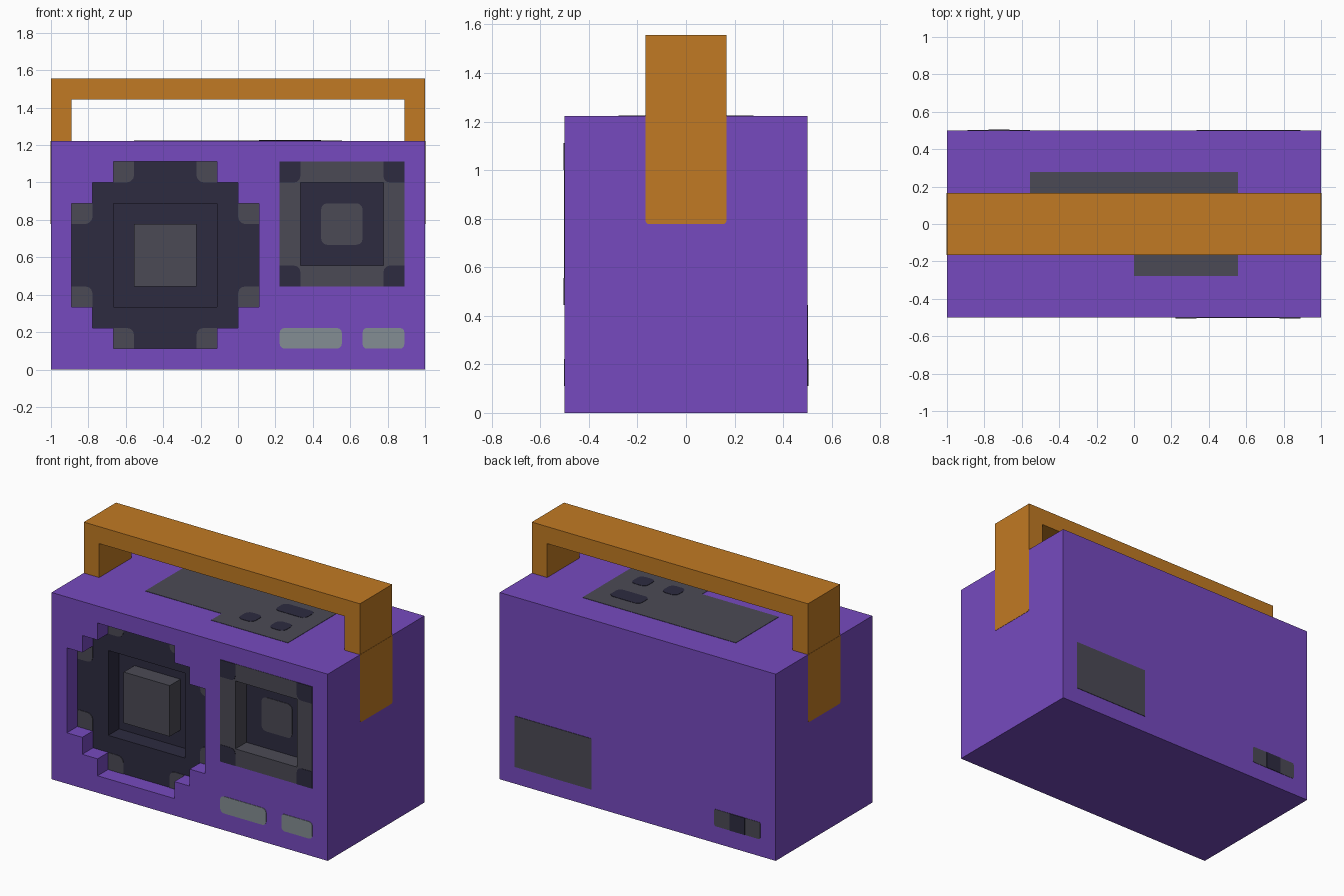
import bpy, bmesh, math
from mathutils import Vector

U = 1 / 9  # block size: the body is 18 x 9 x 11 blocks

if "Cube" in bpy.data.objects:
    bpy.data.objects.remove(bpy.data.objects["Cube"], do_unlink=True)


def material(name, code):
    def linear(v):
        return v / 12.92 if v <= 0.04045 else ((v + 0.055) / 1.055) ** 2.4
    rgb = [linear(int(code[i:i + 2], 16) / 255) for i in (0, 2, 4)]
    mat = bpy.data.materials.new(name)
    mat.use_nodes = True
    mat.diffuse_color = (*rgb, 1)
    bsdf = next(n for n in mat.node_tree.nodes if n.type == 'BSDF_PRINCIPLED')
    bsdf.inputs["Base Color"].default_value = (*rgb, 1)
    return mat


purple = material("purple plastic", "764ABF")
orange = material("orange handle", "C17A23")
navy = material("dark navy", "2D2B40")
grey = material("dark grey", "4B4A55")
silver = material("silver grey", "848D93")

# Sides of the body: (across, up, outward distance) -> position
SIDES = {
    "front": lambda a, b, h: (a, -h, b),
    "back": lambda a, b, h: (a, h, b),
    "top": lambda a, b, h: (a, b, h),
    "left": lambda a, b, h: (h, a, b),
    "right": lambda a, b, h: (-h, a, b),
}
ALL = [(-1, -1), (1, -1), (1, 1), (-1, 1)]


def prism(name, outline, side, low, high, mat):
    """Extrude a flat outline outward on one side of the body."""
    bm = bmesh.new()
    place = SIDES[side]
    base = bm.faces.new([bm.verts.new(Vector(place(a, b, low)) * U) for a, b in outline])
    ext = bmesh.ops.extrude_face_region(bm, geom=[base], use_keep_orig=True)
    shift = (Vector(place(0, 0, high)) - Vector(place(0, 0, low))) * U
    bmesh.ops.translate(bm, vec=shift,
                        verts=[v for v in ext["geom"] if isinstance(v, bmesh.types.BMVert)])
    bmesh.ops.recalc_face_normals(bm, faces=bm.faces)
    mesh = bpy.data.meshes.new(name)
    bm.to_mesh(mesh)
    bm.free()
    mesh.materials.append(mat)
    obj = bpy.data.objects.new(name, mesh)
    bpy.context.collection.objects.link(obj)
    return obj


def rect(x0, z0, x1, z1, r=0.0, corners=ALL):
    """Rectangle outline with the chosen corners rounded."""
    points = []
    for i, (sx, sz) in enumerate(ALL):
        x, z = (x1 if sx > 0 else x0), (z1 if sz > 0 else z0)
        if r == 0 or (sx, sz) not in corners:
            points.append((x, z))
            continue
        for step in range(4):
            t = math.pi * (1 + i / 2 + step / 6)
            points.append((x - sx * r + r * math.cos(t), z - sz * r + r * math.sin(t)))
    return points


def plate(name, outline, side, mat, level, thick=0.03):
    return prism(name, outline, side, level - 0.03, level + thick, mat)


# Body with the recesses cut into its front
body = prism("body", rect(-9, 0, 9, 11), "front", -4.5, 4.5, purple)
body.data.materials.append(navy)
body.data.materials.append(grey)

CX, CZ = -3.5, 5.5  # centre of the large speaker
quarter = [(4.5, 2.5), (3.5, 2.5), (3.5, 3.5), (2.5, 3.5), (2.5, 4.5)]
ring = []
for sx, sz in ((1, 1), (-1, 1), (-1, -1), (1, -1)):
    pts = quarter if sx * sz > 0 else quarter[::-1]
    ring += [(CX + sx * x, CZ + sz * z) for x, z in pts]

cutters = [
    prism("speaker_cutter", ring, "front", 3.5, 5, purple),
    prism("cone_cutter", rect(CX - 2.5, CZ - 2.5, CX + 2.5, CZ + 2.5), "front", 2.5, 4, navy),
    prism("tweeter_cutter", rect(3, 5, 7, 9), "front", 3.5, 5, grey),
]
bpy.context.view_layer.objects.active = body
for cutter in cutters:
    cutter.hide_render = True
    mod = body.modifiers.new(cutter.name, 'BOOLEAN')
    mod.operation, mod.solver, mod.object = 'DIFFERENCE', 'EXACT', cutter
    bpy.ops.object.modifier_apply(modifier=mod.name)
for cutter in cutters:
    bpy.data.objects.remove(cutter, do_unlink=True)

# Recess colours: navy floors, grey small walls, purple outer walls
for face in body.data.polygons:
    c = face.center / U
    face.material_index = 0
    if -4.45 < c.y < -2 and abs(c.x) < 8.5 and 0.5 < c.z < 10.5:
        floor = face.normal.y < -0.5
        if floor or (c.x < 1.5 and c.y > -3.48):
            face.material_index = 1
        elif c.x > 1.5:
            face.material_index = 2

# Large speaker: raised block and rim corners
prism("speaker_block", rect(CX - 1.5, CZ - 1.5, CX + 1.5, CZ + 1.5), "front", 2.48, 3.5, grey)
for sx, sz in ALL:
    for dx, dz in ((4, 2), (2, 4)):
        x, z = CX + sx * dx, CZ + sz * dz
        plate("speaker_rim_corner", rect(x - .5, z - .5, x + .5, z + .5, .35, [(-sx, -sz)]),
              "front", grey, 3.5)

# Small speaker: frame, corners and centre pad
for strip in ((2, 9, 8, 10), (2, 4, 8, 5), (2, 5, 3, 9), (7, 5, 8, 9)):
    plate("tweeter_frame", rect(*strip), "front", grey, 4.5, 0.02)
for sx, sz in ALL:
    x, z = 5 + sx * 2.5, 7 + sz * 2.5
    plate("tweeter_corner", rect(x - .5, z - .5, x + .5, z + .5, .3, [(-sx, -sz)]),
          "front", navy, 4.5, 0.04)
plate("tweeter_pad", rect(4, 6, 6, 8, .3), "front", grey, 3.5)

# Front buttons
plate("wide_button", rect(2, 1, 5, 2, .25), "front", silver, 4.5)
plate("narrow_button", rect(6, 1, 8, 2, .2), "front", silver, 4.5)

# Top control panel and its buttons
panel = [(-5, -1.5), (0, -1.5), (0, -2.5), (5, -2.5), (5, 2.5), (-5, 2.5)]
plate("top_panel", panel, "top", grey, 11, 0.02)
for x0, y0, x1, y1 in ((1, -1.5, 2, -.5), (3, -1.5, 4, -.5), (2, .5, 4, 1.5)):
    plate("top_button", rect(x0, y0, x1, y1, .3), "top", navy, 11, 0.04)

# Back hatch and socket
plate("battery_hatch", rect(3, 1, 8, 4), "back", grey, 4.5)
plate("socket_strip", rect(-8, 1, -5, 2, .1), "back", grey, 4.5, 0.02)
plate("socket", rect(-7, 1, -6, 2), "back", navy, 4.5, 0.04)

# Handle with flat straps down both sides
arch = [(-9, 11), (-9, 14), (9, 14), (9, 11), (8, 11), (8, 13), (-8, 13), (-8, 11)]
prism("handle", arch, "front", -1.5, 1.5, orange)
for side in ("left", "right"):
    plate(side + "_handle_strap", rect(-1.5, 7, 1.5, 11, .12, [(-1, -1), (1, -1)]),
          side, orange, 9, 0.015)
